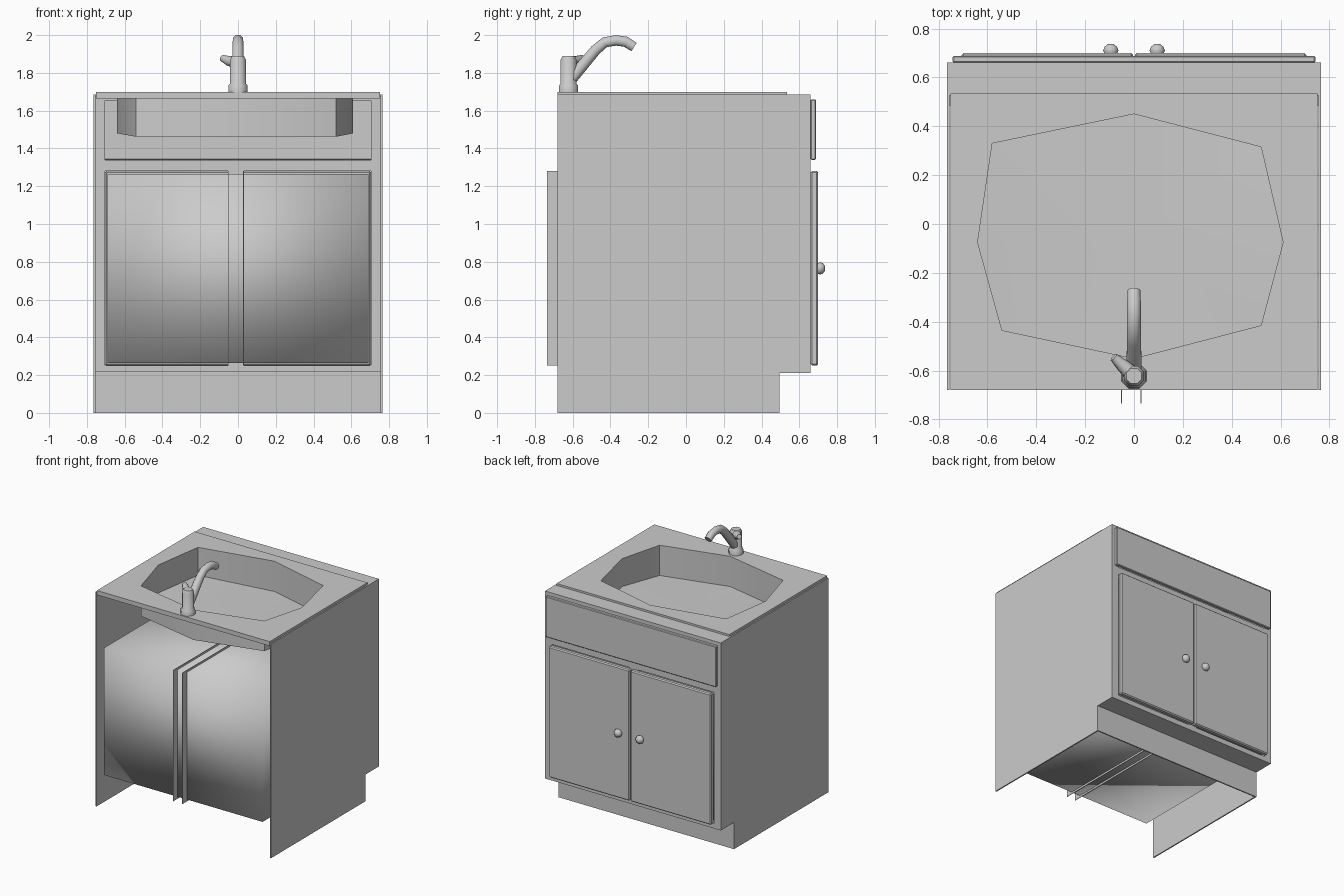
import bpy, bmesh, math
from mathutils import Vector

cube = bpy.data.objects.get("Cube")
if cube:
    bpy.data.objects.remove(cube, do_unlink=True)

grey = bpy.data.materials.new("plain_grey")
grey.use_nodes = True
COLOUR = (0.6, 0.6, 0.6, 1)
grey.diffuse_color = COLOUR
grey.node_tree.nodes["Principled BSDF"].inputs["Base Color"].default_value = COLOUR


def finish(name, bm, smooth=None):
    """Turn a bmesh into a named object, optionally smoothed up to an angle."""
    bmesh.ops.recalc_face_normals(bm, faces=bm.faces)
    mesh = bpy.data.meshes.new(name)
    bm.to_mesh(mesh)
    bm.free()
    mesh.materials.append(grey)
    obj = bpy.data.objects.new(name, mesh)
    bpy.context.collection.objects.link(obj)
    if smooth:
        bpy.ops.object.select_all(action='DESELECT')
        obj.select_set(True)
        bpy.context.view_layer.objects.active = obj
        bpy.ops.object.shade_smooth_by_angle(angle=math.radians(smooth))


def box(name, x, y, z, bevel=0, smooth=None):
    """Box from three (low, high) ranges."""
    bm = bmesh.new()
    bmesh.ops.create_cube(bm, size=1)
    for v in bm.verts:
        v.co = [r[0] if c < 0 else r[1] for r, c in zip((x, y, z), v.co)]
    if bevel:
        bmesh.ops.bevel(bm, geom=bm.edges[:], offset=bevel, segments=1, affect='EDGES')
    finish(name, bm, smooth)


def bridge(bm, loops):
    """Join successive closed loops of points with quads; return the vertex rows."""
    rows = [[bm.verts.new(p) for p in loop] for loop in loops]
    for a, b in zip(rows, rows[1:]):
        for k in range(len(a)):
            n = (k + 1) % len(a)
            bm.faces.new((a[k], a[n], b[n], b[k]))
    return rows


def tube(name, path, radii, sides=8):
    """Rings of a tube swept along a path, with capped ends."""
    bm = bmesh.new()
    pts = [Vector(p) for p in path]
    rings = []
    for i, (p, r) in enumerate(zip(pts, radii)):
        way = (pts[min(i + 1, len(pts) - 1)] - pts[max(i - 1, 0)]).normalized()
        side = Vector((1, 0, 0)) if abs(way.x) < 0.5 else Vector((0, 1, 0))
        up = way.cross(side).normalized()
        side = up.cross(way)
        angles = [math.tau * (k + 0.5) / sides for k in range(sides)]
        rings.append([p + r * (side * math.cos(a) + up * math.sin(a)) for a in angles])
    rows = bridge(bm, rings)
    bm.faces.new(rows[0])
    bm.faces.new(rows[-1])
    finish(name, bm, 50)


W, BACK, FRONT, TOP = 0.765, -0.68, 0.66, 1.685
KICK_Y, KICK_Z, T = 0.495, 0.21, 0.01

# Side walls with a toe-kick notch
profile = [(BACK, 0), (KICK_Y, 0), (KICK_Y, KICK_Z), (FRONT, KICK_Z),
           (FRONT, TOP), (BACK, TOP)]
for label, s in (("left", 1), ("right", -1)):
    bm = bmesh.new()
    rows = bridge(bm, [[(s * x, y, z) for y, z in profile] for x in (W - T, W)])
    for row in rows:
        bm.faces.new(row)
    finish(label + "_wall", bm)

# Toe kick, overhang and counter strip
box("toe_kick", (-W, W), (KICK_Y - T, KICK_Y), (0, KICK_Z))
box("overhang_floor", (-W, W), (KICK_Y - T, FRONT), (KICK_Z, KICK_Z + T))
box("counter_strip", (-W, W), (0.525, FRONT), (TOP - T, TOP))

# Face frame
frame_y = (FRONT - T, FRONT)
box("top_rail", (-W, W), frame_y, (1.655, TOP))
box("middle_rail", (-W, W), frame_y, (1.28, 1.34))
box("bottom_rail", (-W, W), frame_y, (KICK_Z, 0.25))
box("centre_stile", (-0.05, 0.03), frame_y, (0.25, 1.28))
for label, s in (("left", 1), ("right", -1)):
    box(label + "_stile", sorted((s * 0.705, s * W)), frame_y, (KICK_Z, TOP))

# Inner compartment and its two thin dividers
box("inner_compartment", (-0.69, 0.69), (BACK, 0.645), (0.265, 1.265), smooth=180)
for label, x in (("left", 0.027), ("right", -0.053)):
    box(label + "_divider", (x, x + 0.004), (-0.735, 0.65), (0.25, 1.28))

# Drawer front, doors and knobs
box("drawer_front", (-0.742, 0.742), (FRONT, 0.688), (1.34, 1.66), bevel=0.005)
for label, s in (("left", 1), ("right", -1)):
    box(label + "_door", sorted((s * 0.004, s * 0.705)), (FRONT, 0.7), (0.25, 1.28),
        bevel=0.008)
    x = s * 0.095
    tube(label + "_knob", [(x, y, 0.765) for y in (0.695, 0.71, 0.725, 0.737)],
         [0.026, 0.033, 0.027, 0.012], sides=10)

# Sink: skirt, flat deck, upright bowl wall and floor
rim = [(0, 0.45), (0.52, 0.315), (0.61, -0.075), (0.52, -0.415),
       (0, -0.55), (-0.54, -0.435), (-0.64, -0.075), (-0.58, 0.33)]
DX, DY = 0.752, 0.535
deck = [(0, DY), (DX, DY), (DX, -0.075), (DX, BACK),
        (0, BACK), (-DX, BACK), (-DX, -0.075), (-DX, DY)]
bm = bmesh.new()
rows = bridge(bm, [[(x, y, 1.665) for x, y in deck],
                   [(x, y, 1.7) for x, y in deck],
                   [(x, y, 1.7) for x, y in rim],
                   [(x, y, 1.48 if abs(x) > 0.55 else 1.462) for x, y in rim]])
centre = bm.verts.new((0, -0.05, 1.462))
floor = rows[-1]
for k in range(len(floor)):
    bm.faces.new((floor[k], floor[(k + 1) % len(floor)], centre))
finish("sink", bm, 50)

# Tap: body, lever and curved spout
TY = -0.622
tube("tap_body", [(0, TY, z) for z in (1.7, 1.735, 1.745, 1.87, 1.89)],
     [0.055, 0.053, 0.045, 0.045, 0.034])
tube("tap_lever", [(0, TY, 1.855), (-0.045, -0.58, 1.862), (-0.083, -0.545, 1.878)],
     [0.036, 0.028, 0.018])
spout = [(-0.61, 1.765), (-0.48, 1.92), (-0.43, 1.962), (-0.37, 1.972),
         (-0.32, 1.965), (-0.275, 1.937)]
tube("tap_spout", [(0, y, z) for y, z in spout],
     [0.034, 0.031, 0.03, 0.03, 0.03, 0.028])
